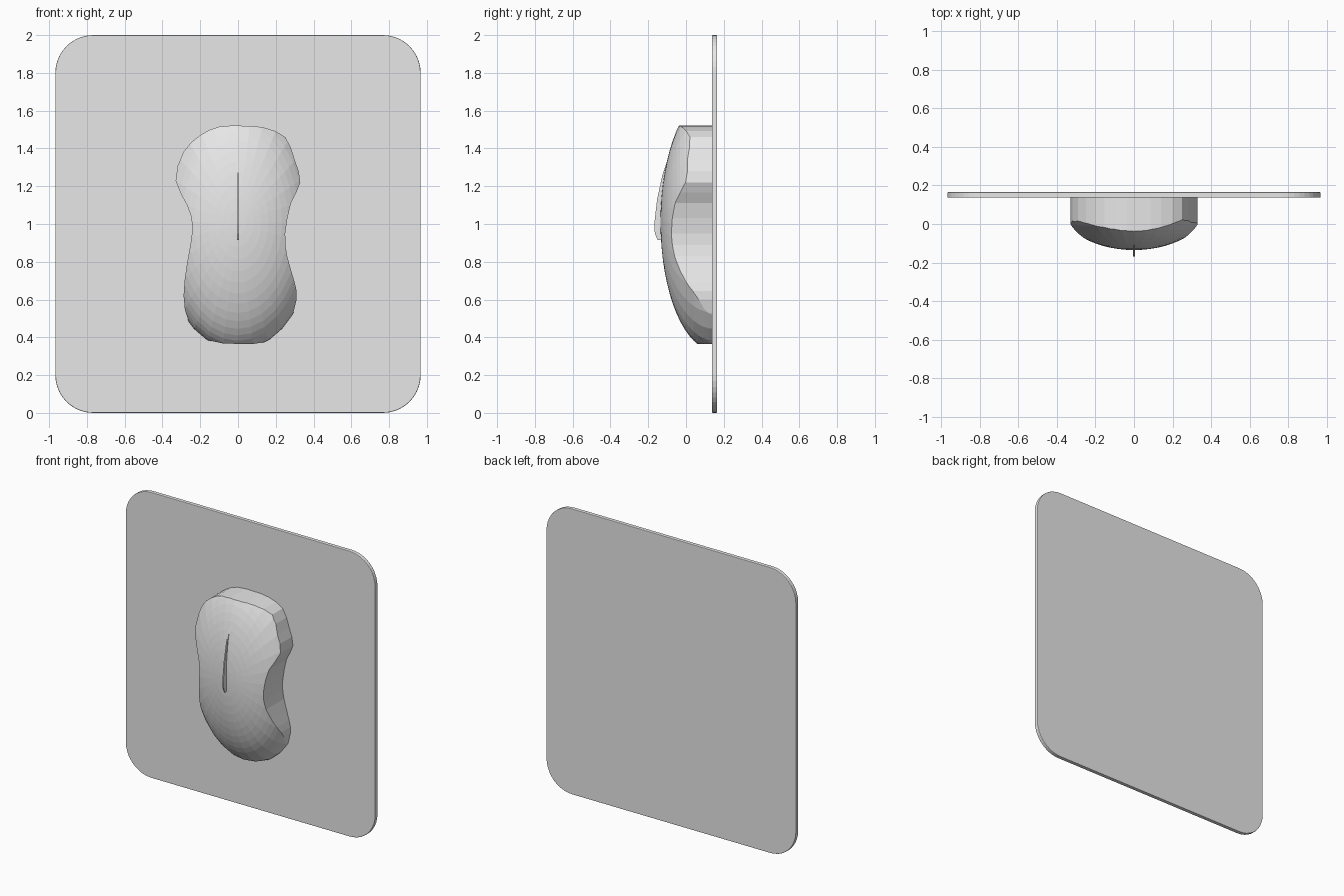
import bpy
import bmesh
from mathutils import Matrix, Vector

default = bpy.data.objects.get("Cube")
if default:
    bpy.data.objects.remove(default, do_unlink=True)

grey = bpy.data.materials.new("plain grey")
grey.use_nodes = True
colour = (0.8, 0.8, 0.8, 1.0)
grey.diffuse_color = colour
grey.node_tree.nodes["Principled BSDF"].inputs["Base Color"].default_value = colour


def add_object(name, bm):
    """Turn a bmesh into a named grey object."""
    bmesh.ops.recalc_face_normals(bm, faces=bm.faces)
    mesh = bpy.data.meshes.new(name)
    bm.to_mesh(mesh)
    bm.free()
    mesh.materials.append(grey)
    obj = bpy.data.objects.new(name, mesh)
    bpy.context.collection.objects.link(obj)
    return obj


def prism(name, points, direction):
    """Close a flat outline into a face and extrude it."""
    bm = bmesh.new()
    face = bm.faces.new([bm.verts.new(p) for p in points])
    result = bmesh.ops.extrude_face_region(bm, geom=[face], use_keep_orig=True)
    verts = [v for v in result["geom"] if isinstance(v, bmesh.types.BMVert)]
    bmesh.ops.translate(bm, verts=verts, vec=direction)
    return add_object(name, bm)


def smooth_loop(points, steps):
    """Pass a closed rounded curve through the given points."""
    loop = []
    count = len(points)
    for i in range(count):
        a, b, c, d = (Vector(points[(i + k) % count]) for k in (-1, 0, 1, 2))
        for s in range(steps):
            t = s / steps
            loop.append(b + (c - a) * t / 2
                        + (2 * a - 5 * b + 4 * c - d) * t ** 2 / 2
                        + (3 * b - a - 3 * c + d) * t ** 3 / 2)
    return loop


def apply_modifiers(obj):
    """Bake the modifier stack into the mesh."""
    depsgraph = bpy.context.evaluated_depsgraph_get()
    mesh = bpy.data.meshes.new_from_object(obj.evaluated_get(depsgraph))
    obj.modifiers.clear()
    obj.data = mesh


# Pad: a thin upright slab with rounded corners and softened rims
bm = bmesh.new()
bmesh.ops.create_cube(bm, size=1, matrix=Matrix.Translation((0, 0.151, 1))
                      @ Matrix.Diagonal((1.934, 0.028, 2, 1)))
corners = [e for e in bm.edges
           if abs(e.verts[0].co.y - e.verts[1].co.y) > 0.01]
bmesh.ops.bevel(bm, geom=corners, offset=0.2, segments=10, profile=0.5,
                affect='EDGES')
pad = add_object("pad", bm)
rim = pad.modifiers.new("rim", 'BEVEL')
rim.width = 0.004
rim.segments = 2
apply_modifiers(pad)

# Body: a waisted outline extruded forwards, cut by a domed ellipsoid
outline = [(0.03, 1.52), (0.14, 1.51), (0.25, 1.46), (0.3, 1.34),
           (0.33, 1.22), (0.28, 1.11), (0.25, 0.95), (0.26, 0.83),
           (0.3, 0.69), (0.31, 0.6), (0.26, 0.46), (0.14, 0.375),
           (0, 0.365), (-0.16, 0.385), (-0.26, 0.48), (-0.288, 0.62),
           (-0.27, 0.79), (-0.24, 0.98), (-0.27, 1.1), (-0.33, 1.23),
           (-0.29, 1.38), (-0.2, 1.47), (-0.1, 1.515)]
body = prism("body", [(p.x, 0.14, p.y) for p in smooth_loop(outline, 2)],
             (0, -0.5, 0))
bm = bmesh.new()
bmesh.ops.create_uvsphere(
    bm, u_segments=32, v_segments=32, radius=1,
    matrix=Matrix.Translation((0, 0.15, 1.01))
    @ Matrix.Diagonal((0.42, 0.285, 0.68, 1))
    @ Matrix.Rotation(1.5707963, 4, 'X'))
dome = add_object("dome_cutter", bm)
dome.hide_render = True
cut = body.modifiers.new("dome", 'BOOLEAN')
cut.operation = 'INTERSECT'
cut.solver = 'EXACT'
cut.object = dome
apply_modifiers(body)
bpy.data.objects.remove(dome, do_unlink=True)

# Ridge: a thin curved fin dividing the upper half of the body
ridge_profile = [(-0.1, 0.92), (-0.15, 0.915), (-0.165, 0.95), (-0.168, 1),
                 (-0.153, 1.13), (-0.125, 1.26), (-0.08, 1.39),
                 (-0.025, 1.52), (0, 1.515), (-0.08, 1.2)]
prism("center_ridge", [(-0.004, y, z) for y, z in ridge_profile],
      (0.008, 0, 0))
